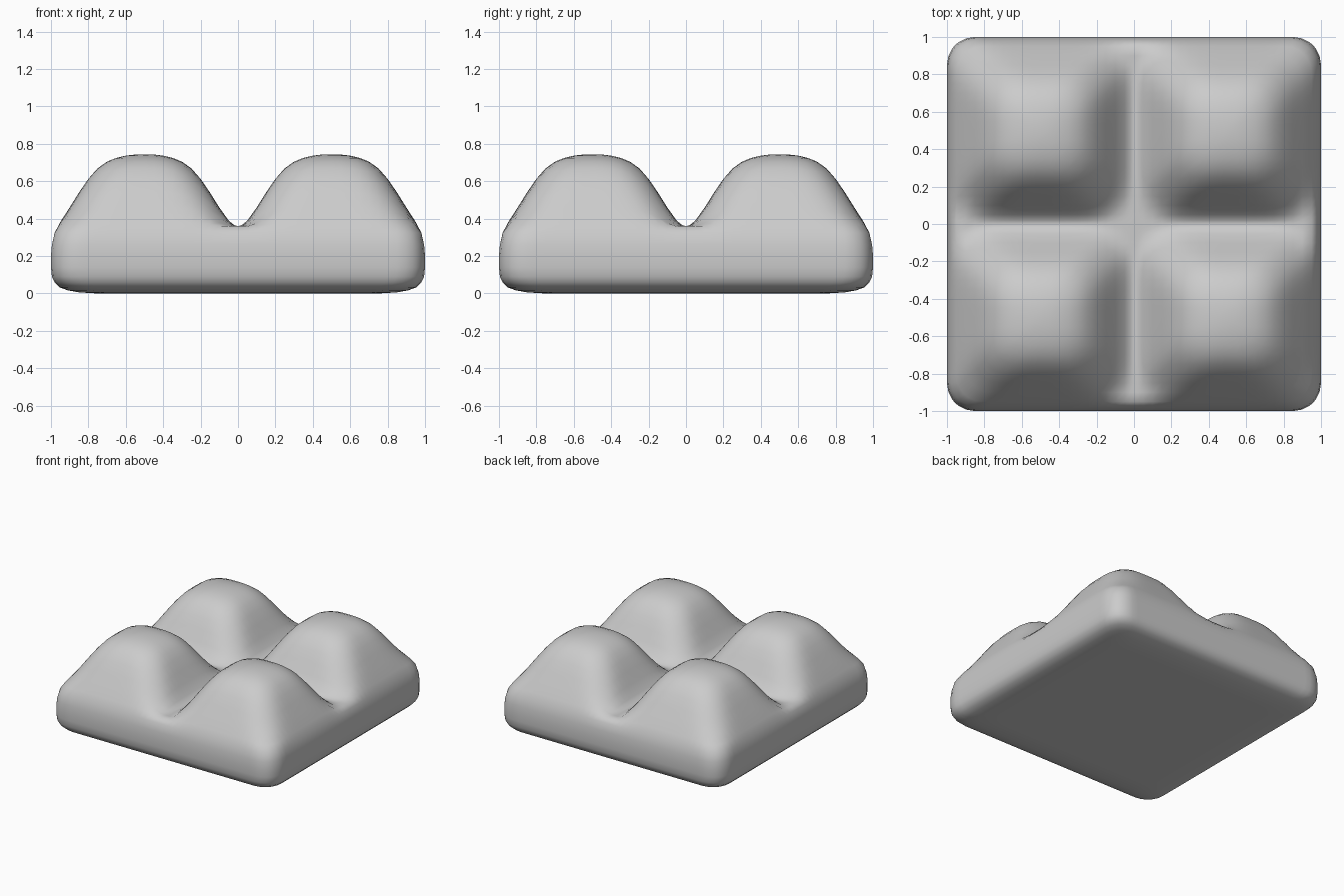
import bpy, bmesh

cube = bpy.data.objects.get("Cube")
if cube:
    bpy.data.objects.remove(cube, do_unlink=True)

# Slope of a mound, by distance from its middle
MOUND = [(-.11, .735), (0, .745), (.11, .735), (.2, .705), (.27, .65), (.34, .555),
         (.4, .46), (.45, .39), (.475, .368), (.5, .36), (.53, .36)]
# Rounded shoulder, by distance in from the outer wall
SHOULDER = [(0, .2), (.005, .26), (.02, .325), (.05, .395), (.1, .51), (.2, .8)]
# Lower wall: inset and height
WALL = [(0, .14), (.005, .09), (.02, .058), (.045, .033), (.09, .017),
        (.15, .006), (.25, 0), (.3, 0)]
CORNER = .15


def curve(pts, x):
    """Smooth curve through the points."""
    if x >= pts[-1][0]:
        return pts[-1][1]

    def slope(i):
        a, b = pts[max(i - 1, 0)], pts[min(i + 1, len(pts) - 1)]
        return (b[1] - a[1]) / (b[0] - a[0])
    i = max(k for k in range(len(pts) - 1) if pts[k][0] <= x)
    (x0, y0), (x1, y1) = pts[i], pts[i + 1]
    w = x1 - x0
    t = (x - x0) / w
    u = 1 - t
    return (y0 * (1 + 2 * t) * u * u + slope(i) * w * t * u * u
            + y1 * (3 - 2 * t) * t * t - slope(i + 1) * w * t * t * u)


def round_corner(x, y):
    """Move a point of a square ring onto a ring with rounded corners."""
    m = max(abs(x), abs(y))
    r = CORNER * m
    core = m - r
    vx, vy = abs(x) - core, abs(y) - core
    if m > 0 and vx > 0 and vy > 0:
        k = r / (vx * vx + vy * vy) ** .5
        x = (core + vx * k) * (1 if x > 0 else -1)
        y = (core + vy * k) * (1 if y > 0 else -1)
    return x, y, 1 - m


def surface(sx, sy):
    x, y, edge = round_corner(sx, sy)
    u, v = abs(abs(x) - .5), abs(abs(y) - .5)
    p = 2.5 + 14 * max(u, v) ** 2          # rounder top, squarer foot
    mound = curve(MOUND, (u ** p + v ** p) ** (1 / p))
    side = curve(SHOULDER, edge)
    blend = .04
    h = max(blend - abs(mound - side), 0) / blend
    z = min(mound, side) - h * h * blend / 4 * min(1, edge / .05)
    return x, y, z


# Top: four mounds with valleys between them
half = [0, .02] + [i * .05 for i in range(1, 20)] + [.98, .995, 1]
steps = [-s for s in reversed(half[1:])] + half
bm = bmesh.new()
grid = [[bm.verts.new(surface(x, y)) for x in steps] for y in steps]
for low, high in zip(grid, grid[1:]):
    for i in range(len(steps) - 1):
        bm.faces.new((low[i], low[i + 1], high[i + 1], high[i]))

# Outer wall, curling under to the flat base
rim = [e for e in bm.edges if e.is_boundary]
last = 0
for inset, z in WALL:
    geom = bmesh.ops.extrude_edge_only(bm, edges=rim)["geom"]
    for v in [g for g in geom if isinstance(g, bmesh.types.BMVert)]:
        k = (1 - inset) / (1 - last)
        v.co = (v.co.x * k, v.co.y * k, z)
    rim = [g for g in geom if isinstance(g, bmesh.types.BMEdge) and g.is_boundary]
    last = inset
bmesh.ops.edgeloop_fill(bm, edges=rim)
bmesh.ops.recalc_face_normals(bm, faces=bm.faces)
for f in bm.faces:
    f.smooth = True

mesh = bpy.data.meshes.new("mound_block")
bm.to_mesh(mesh)
bm.free()
block = bpy.data.objects.new("mound_block", mesh)
bpy.context.collection.objects.link(block)

# Plain grey finish
grey = bpy.data.materials.new("plain_grey")
grey.use_nodes = True
colour = (.6, .6, .6, 1)
grey.diffuse_color = colour
grey.node_tree.nodes["Principled BSDF"].inputs["Base Color"].default_value = colour
mesh.materials.append(grey)
